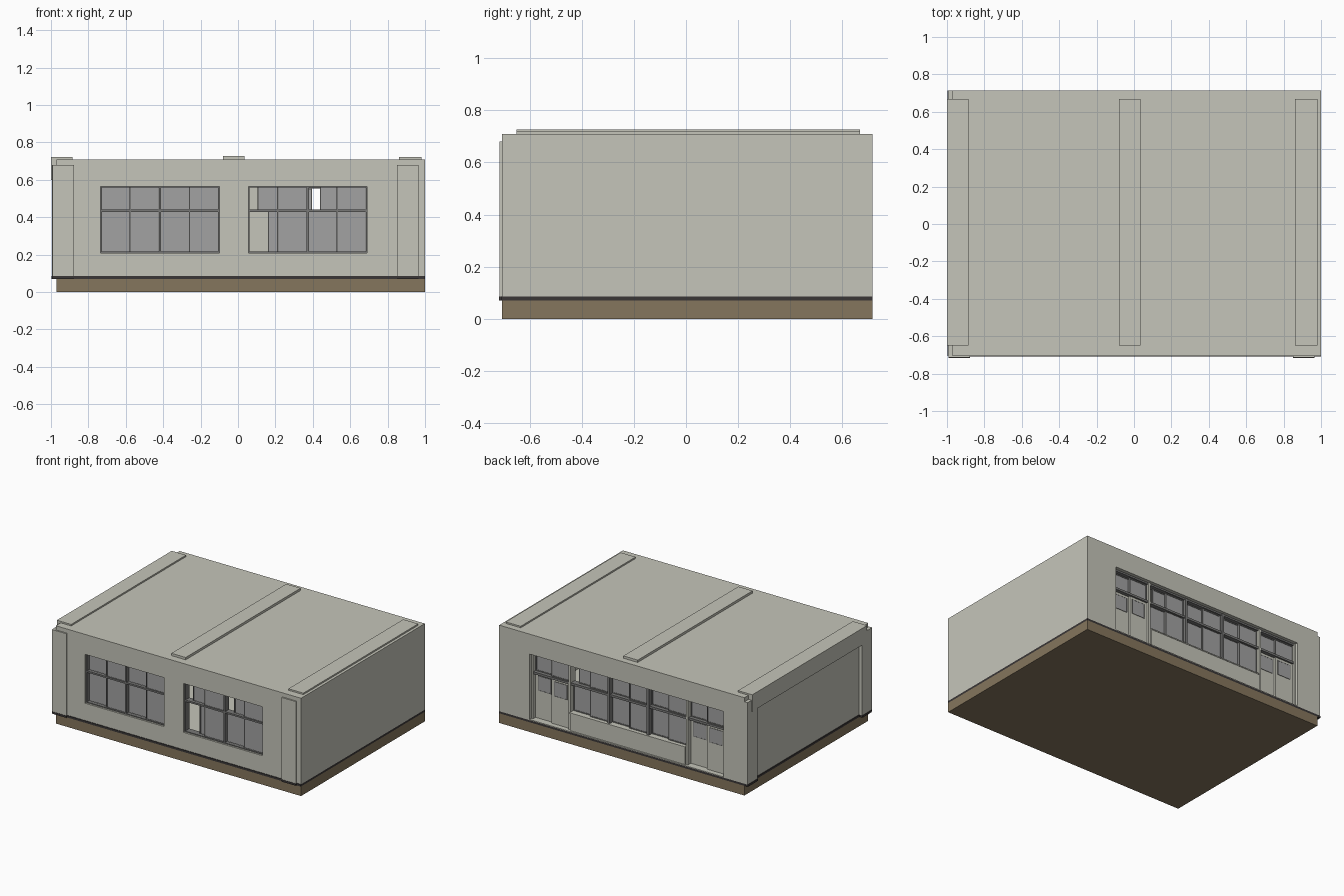
import bpy, bmesh
from mathutils import Vector, Matrix

if "Cube" in bpy.data.objects:
    bpy.data.objects.remove(bpy.data.objects["Cube"])


def mat(name, r, g, b):
    m = bpy.data.materials.new(name)
    m.diffuse_color = (r, g, b, 1)
    m.use_nodes = True
    m.node_tree.nodes["Principled BSDF"].inputs["Base Color"].default_value = m.diffuse_color
    return m


WALL = mat("pale_plaster", 0.56, 0.56, 0.49)
BROWN = mat("brown_base", 0.235, 0.181, 0.109)
DARK = mat("dark_skirting", 0.042, 0.037, 0.037)
GLASS = mat("grey_glass", 0.36, 0.36, 0.36)
FRAME = mat("grey_frame", 0.19, 0.19, 0.185)


def boxes(name, parts):
    """One object from boxes given as ((x0, x1, y0, y1, z0, z1), material)."""
    bm = bmesh.new()
    me = bpy.data.meshes.new(name)
    mats = []
    for (x0, x1, y0, y1, z0, z1), m in parts:
        if m not in mats:
            mats.append(m)
            me.materials.append(m)
        mx = Matrix.Translation(Vector((x0 + x1, y0 + y1, z0 + z1)) / 2) @ \
            Matrix.Diagonal((x1 - x0, y1 - y0, z1 - z0, 1))
        vs = bmesh.ops.create_cube(bm, size=1, matrix=mx)["verts"]
        for f in {f for v in vs for f in v.link_faces}:
            f.material_index = mats.index(m)
    bm.to_mesh(me)
    bm.free()
    ob = bpy.data.objects.new(name, me)
    bpy.context.collection.objects.link(ob)
    return ob


def border(x0, x1, y0, y1, z0, z1, w, m):
    """Four bars round a rectangle."""
    return [((x0, x0 + w, y0, y1, z0, z1), m), ((x1 - w, x1, y0, y1, z0, z1), m),
            ((x0 + w, x1 - w, y0, y1, z0, z0 + w), m),
            ((x0 + w, x1 - w, y0, y1, z1 - w, z1), m)]


def sash(name, x0, x1, y, z0, z1):
    """Glass pane in a thin frame, centred on depth y."""
    boxes(name, border(x0, x1, y - 0.006, y + 0.006, z0, z1, 0.007, FRAME) +
          [((x0 + 0.007, x1 - 0.007, y - 0.003, y + 0.003, z0 + 0.007, z1 - 0.007), GLASS)])


L, R, F, B = -0.97, 1.0, -0.705, 0.715      # outer wall planes
FLOOR, TOP = 0.085, 0.71
C = -0.0225                                 # middle of the room
W0, W1, BAR = 0.21, 0.565, 0.435            # window sill, head and transom
FRONT_WINDOWS = [(-0.735, -0.10), (0.055, 0.69)]
D0, D1, P0, P1 = -0.80, 0.755, -0.495, 0.45  # back opening ends and door posts

# Base and skirting
boxes("foundation", [((L, R, F, B, 0, 0.07), BROWN)])
boxes("skirting", [((L - 0.004, R, F - 0.004, B, 0.07, FLOOR), DARK)])

# Hollow room shell with the openings cut out
shell = boxes("room_shell", [((L, R, F, B, FLOOR, TOP), WALL)])
cuts = [(L + 0.06, R - 0.06, F + 0.07, B - 0.08, 0.095, 0.65),
        (D0, D1, 0.6, 0.8, 0.09, W1)]
cuts += [(a, b, -0.8, -0.6, W0, W1) for a, b in FRONT_WINDOWS]
bpy.context.view_layer.objects.active = shell
for c in cuts:
    cutter = boxes("cutter", [(c, WALL)])
    cutter.hide_render = True
    mod = shell.modifiers.new("cut", "BOOLEAN")
    mod.operation = "DIFFERENCE"
    mod.solver = "EXACT"
    mod.object = cutter
    bpy.ops.object.modifier_apply(modifier=mod.name)
    bpy.data.objects.remove(cutter)

# Roof strips
for n, a, b, h in [("left", -1.0, -0.885, 0.721), ("middle", -0.08, 0.035, 0.727),
                   ("right", 0.86, 0.98, 0.721)]:
    boxes(f"roof_strip_{n}", [((a, b, -0.65, 0.668, TOP, h), WALL)])

# Left side beam and end columns
boxes("left_beam", [((-1.0, L, -0.65, 0.668, 0.60, TOP), WALL)])
for n, a, b in [("front", F, -0.60), ("back", 0.60, B)]:
    boxes(f"left_column_{n}", [((-0.995, L, a, b, FLOOR, 0.68), WALL),
                               ((-0.998, L, a, b, 0.07, FLOOR), DARK)])

# Front pilasters
for n, a, b in [("left", -0.992, -0.878), ("right", 0.85, 0.965)]:
    boxes(f"front_pilaster_{n}", [((a, b, -0.715, F, FLOOR, 0.68), WALL),
                                  ((a, b, -0.717, F, 0.07, FLOOR), DARK)])

# Front windows: outer frame, mullion, transom and sliding sashes
slide = {(1, 0, 0): 0.105, (1, 0, 1): 0.05, (1, 1, 1): 0.065}
for i, (a, b) in enumerate(FRONT_WINDOWS):
    mid = (a + b) / 2
    boxes(f"front_window_frame_{i}", border(a, b, -0.692, -0.645, W0, W1, 0.006, FRAME) +
          [((mid - 0.006, mid + 0.006, -0.692, -0.645, W0, W1), FRAME),
           ((a, b, -0.69, -0.645, BAR - 0.006, BAR + 0.006), FRAME)])
    for h, (s, e) in enumerate([(a, mid), (mid, b)]):
        m = (s + e) / 2
        for v, (z0, z1) in enumerate([(W0, BAR), (BAR, W1)]):
            d = slide.get((i, h, v), 0)
            sash(f"front_sash_{i}{h}{v}_inner", s + d, m + 0.004 + d, -0.662, z0, z1)
            sash(f"front_sash_{i}{h}{v}_outer", m - 0.004, e, -0.677, z0, z1)

# Back opening: head, posts and transom
third = (P1 - P0) / 3
bars = [((D0, D1, 0.645, 0.69, W1 - 0.012, W1), FRAME),
        ((D0, D1, 0.645, 0.69, BAR - 0.02, BAR - 0.004), FRAME)]
for k in range(4):
    x = P0 + k * third
    low = FLOOR if k in (0, 3) else 0.22
    bars.append(((x - 0.009, x + 0.009, 0.64, 0.695, low, W1), WALL if k in (0, 3) else FRAME))
bars += [((D0, D0 + 0.012, 0.64, 0.695, FLOOR, W1), WALL),
         ((D1 - 0.012, D1, 0.64, 0.695, FLOOR, W1), WALL)]
boxes("back_frame", bars)

# Low wall with sill under the back windows
boxes("back_low_wall", [((P0 + 0.009, P1 - 0.009, 0.64, 0.703, FLOOR, 0.212), WALL),
                        ((P0 + 0.009, P1 - 0.009, 0.64, 0.706, 0.212, 0.22), WALL)])

# Back window sashes, one upper pane slid open
for k in range(3):
    s, e = P0 + k * third + 0.009, P0 + (k + 1) * third - 0.009
    m = (s + e) / 2
    for v, (z0, z1) in enumerate([(0.22, 0.42), (0.43, W1 - 0.012)]):
        d = 0.045 if (k, v) == (2, 1) else 0
        sash(f"back_sash_{k}{v}_outer", s, m + 0.004, 0.672, z0, z1)
        sash(f"back_sash_{k}{v}_inner", m - 0.004 - d, e - d, 0.657, z0, z1)

# Sliding door pairs with a small pane in each leaf, and panes above
for n, s, e in [("left", P1 + 0.009, D1 - 0.012), ("right", D0 + 0.012, P0 - 0.009)]:
    m = (s + e) / 2
    for j, (a, b, y) in enumerate([(s, m + 0.004, 0.672), (m - 0.004, e, 0.658)]):
        boxes(f"{n}_door_leaf_{j}", [
            ((a, b, y - 0.006, y + 0.006, FLOOR, BAR - 0.02), WALL),
            ((a + 0.024, b - 0.024, y - 0.0075, y + 0.0075, 0.295, 0.395), GLASS)] +
            border(a + 0.02, b - 0.02, y - 0.0085, y + 0.0085, 0.291, 0.399, 0.004, FRAME))
        sash(f"{n}_door_light_{j}", a, b, y, 0.43, W1 - 0.012)

# Pillar inside, seen through the open front sash
boxes("inner_pillar", [((0.02, 0.18, 0.60, 0.636, 0.095, 0.65), WALL)])
